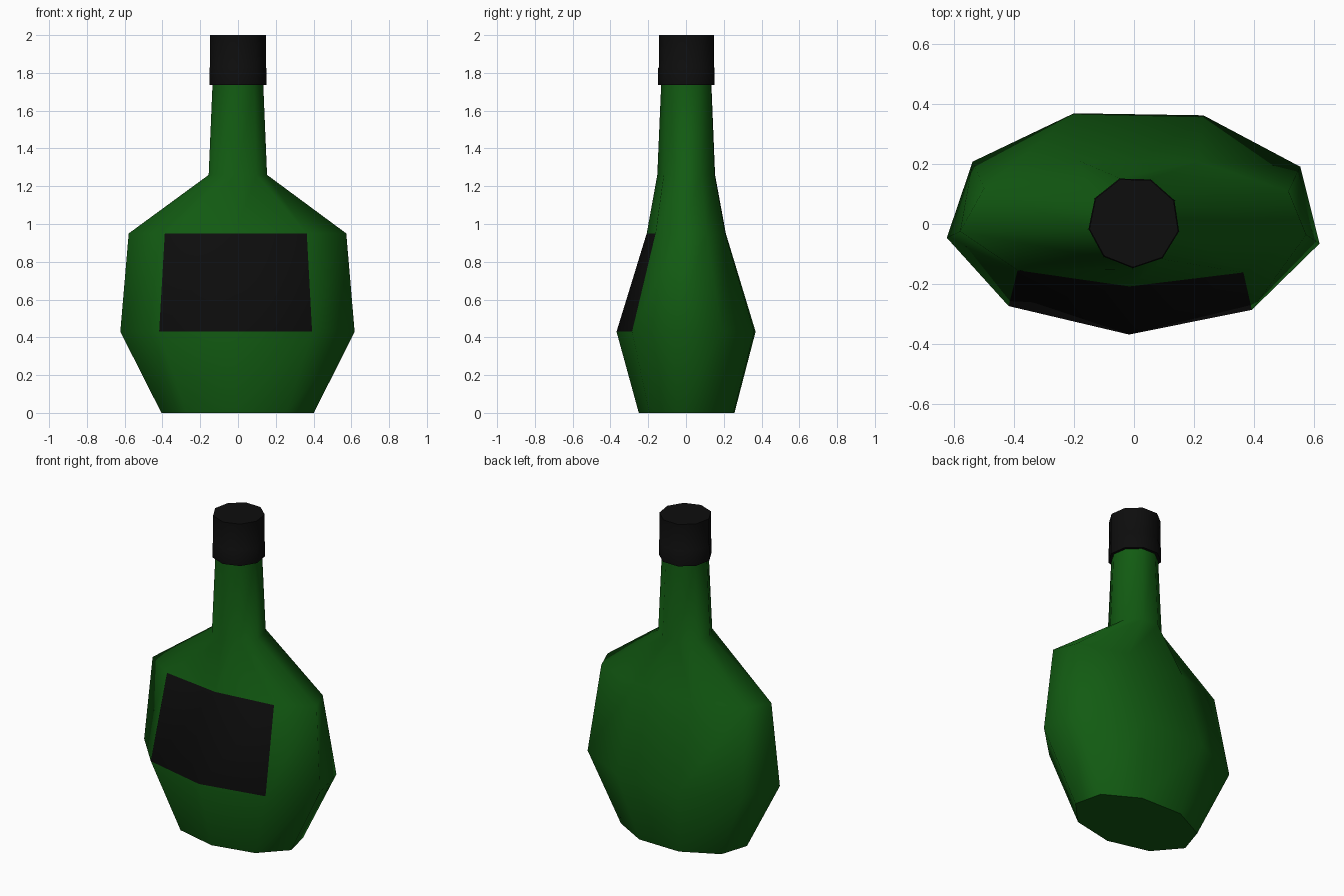
import bpy
import bmesh
from math import cos, sin, radians

SIDES = 9
START = radians(-91.5)

old = bpy.data.objects.get("Cube")
if old:
    bpy.data.objects.remove(old, do_unlink=True)


def make_material(name, colour, roughness):
    mat = bpy.data.materials.new(name)
    mat.use_nodes = True
    mat.diffuse_color = colour
    shader = mat.node_tree.nodes["Principled BSDF"]
    shader.inputs["Base Color"].default_value = colour
    shader.inputs["Roughness"].default_value = roughness
    return mat


green = make_material("green glass", (0.006, 0.105, 0.006, 1), 0.5)
black = make_material("black", (0.004, 0.004, 0.004, 1), 0.5)


def loft(name, profile, materials, label_band=None):
    """Stack oval rings given as (z, x radius, y radius, y centre)."""
    bm = bmesh.new()
    rings = []
    for z, rx, ry, cy in profile:
        angles = [START + radians(360 / SIDES) * k for k in range(SIDES)]
        rings.append([bm.verts.new((rx * cos(a), cy + ry * sin(a), z)) for a in angles])
    for band, (low, high) in enumerate(zip(rings, rings[1:])):
        for k in range(SIDES):
            n = (k + 1) % SIDES
            face = bm.faces.new((low[k], low[n], high[n], high[k]))
            # The label covers the two front faces of one band
            if band == label_band and k in (0, SIDES - 1):
                face.material_index = 1
    bm.faces.new(rings[0][::-1])
    bm.faces.new(rings[-1])
    mesh = bpy.data.meshes.new(name)
    bm.to_mesh(mesh)
    bm.free()
    for mat in materials:
        mesh.materials.append(mat)
    obj = bpy.data.objects.new(name, mesh)
    bpy.context.collection.objects.link(obj)
    bpy.ops.object.select_all(action="DESELECT")
    obj.select_set(True)
    bpy.context.view_layer.objects.active = obj
    bpy.ops.object.shade_smooth_by_angle(angle=radians(60))
    return obj


# Flattened bottle body with shoulders and neck
loft("bottle", [
    (0, 0.41, 0.26, 0.01),
    (0.43, 0.63, 0.378, 0.01),
    (0.95, 0.585, 0.215, 0.007),
    (1.26, 0.157, 0.157, 0.005),
    (1.75, 0.136, 0.136, 0.005),
], [green, black], label_band=1)

# Screw cap with a slightly wider lower band
loft("cap", [
    (1.737, 0.153, 0.153, 0.006),
    (1.825, 0.153, 0.153, 0.006),
    (1.83, 0.15, 0.15, 0.006),
    (2, 0.15, 0.15, 0.006),
], [black])
